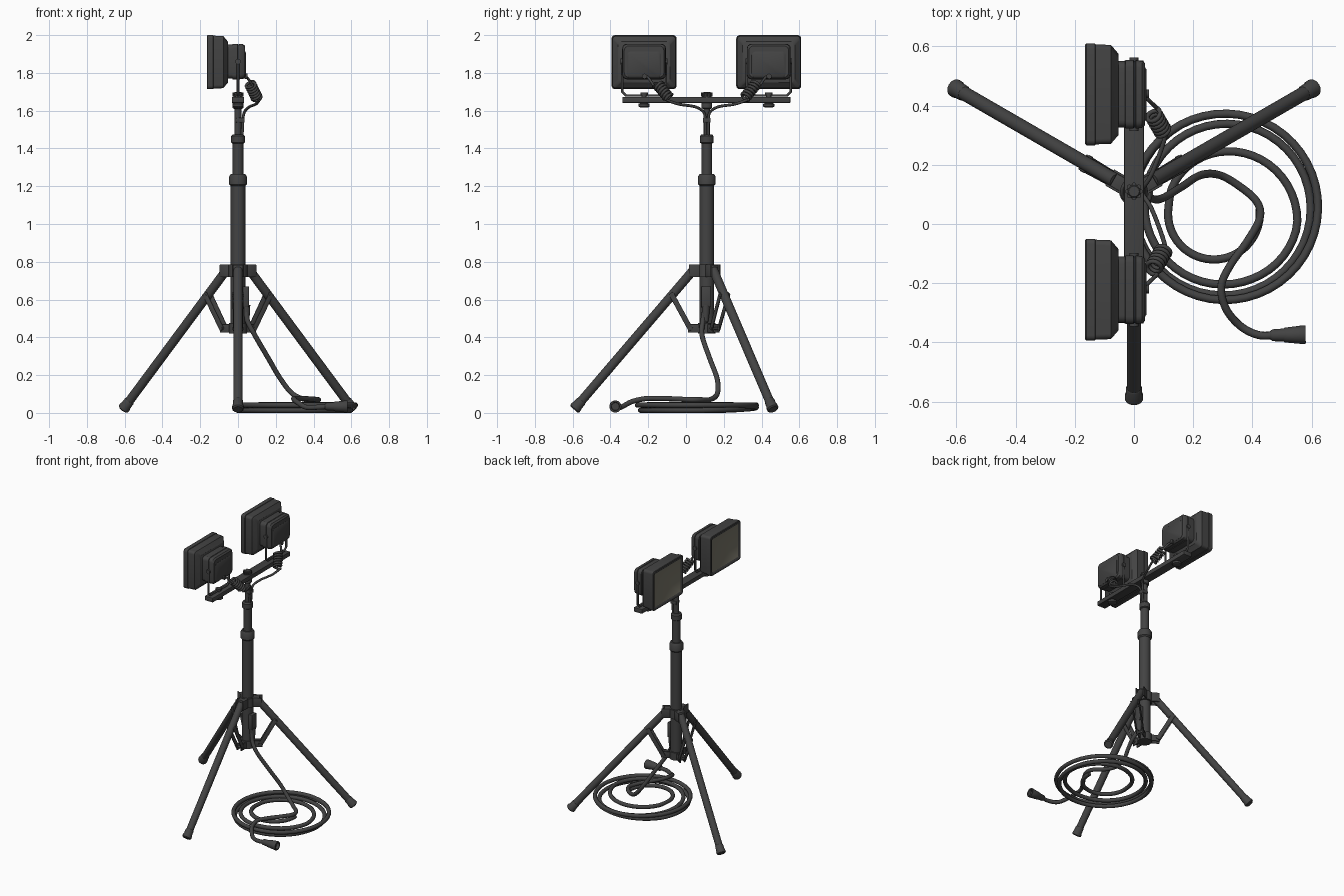
import bpy, bmesh, math
from mathutils import Vector, Matrix

if "Cube" in bpy.data.objects:
    bpy.data.objects.remove(bpy.data.objects["Cube"])

PY = 0.11                      # pole position in y


def material(name, rgb):
    m = bpy.data.materials.new(name)
    m.diffuse_color = (*rgb, 1)
    m.use_nodes = True
    m.node_tree.nodes["Principled BSDF"].inputs["Base Color"].default_value = m.diffuse_color
    return m


DARK = material("dark grey", (0.056, 0.056, 0.056))
GLASS = material("lamp glass", (0.19, 0.18, 0.14))


def finish(bm, name, smooth=True):
    bmesh.ops.recalc_face_normals(bm, faces=bm.faces)
    me = bpy.data.meshes.new(name)
    bm.to_mesh(me)
    bm.free()
    ob = bpy.data.objects.new(name, me)
    bpy.context.collection.objects.link(ob)
    me.materials.append(DARK)
    if smooth:
        bpy.ops.object.select_all(action='DESELECT')
        ob.select_set(True)
        bpy.context.view_layer.objects.active = ob
        bpy.ops.object.shade_smooth_by_angle(angle=math.radians(35))
    return ob


def loft(name, rings, cap_glass=False):
    bm = bmesh.new()
    vs = [[bm.verts.new(p) for p in r] for r in rings]
    n = len(vs[0])
    for a, b in zip(vs, vs[1:]):
        for i in range(n):
            bm.faces.new((a[i], a[(i + 1) % n], b[(i + 1) % n], b[i]))
    first = bm.faces.new(vs[0])
    bm.faces.new(vs[-1])
    if cap_glass:
        first.material_index = 1
    ob = finish(bm, name)
    if cap_glass:
        ob.data.materials.append(GLASS)
    return ob


def turned(name, a, b, profile, n=24):
    """Lathe along the line a-b; profile = (distance from a, radius)."""
    a, b = Vector(a), Vector(b)
    d = (b - a).normalized()
    q = Vector((0, 0, 1)).rotation_difference(d)
    return loft(name, [[a + q @ Vector((r * math.cos(2 * math.pi * i / n), r * math.sin(2 * math.pi * i / n), t))
                        for i in range(n)] for t, r in profile])


def rod(name, a, b, r, n=24):
    return turned(name, a, b, [(0, r), ((Vector(b) - Vector(a)).length, r)], n)


def box(name, centre, size, matrix=Matrix(), bevel=0.004):
    bm = bmesh.new()
    bmesh.ops.create_cube(bm, size=1, matrix=Matrix.Translation(centre) @ Matrix.Diagonal((*size, 1)))
    if bevel:
        bmesh.ops.bevel(bm, geom=bm.edges[:], offset=bevel, segments=2, affect='EDGES', profile=0.5)
    bm.transform(matrix)
    return finish(bm, name)


def spline(pts, steps=10):
    p = [Vector(x) for x in pts]
    p = [2 * p[0] - p[1]] + p + [2 * p[-1] - p[-2]]
    out = []
    for i in range(1, len(p) - 2):
        a, b, c, d = p[i - 1:i + 3]
        for k in range(steps):
            t = k / steps
            out.append(0.5 * (2 * b + (c - a) * t + (2 * a - 5 * b + 4 * c - d) * t * t
                              + (3 * b - a - 3 * c + d) * t ** 3))
    return out + [p[-2]]


def tube(name, pts, r, res=3):
    cu = bpy.data.curves.new(name, 'CURVE')
    cu.dimensions = '3D'
    cu.bevel_depth, cu.bevel_resolution, cu.use_fill_caps = r, res, True
    s = cu.splines.new('POLY')
    s.points.add(len(pts) - 1)
    for sp, p in zip(s.points, pts):
        sp.co = (*p, 1)
    ob = bpy.data.objects.new(name, cu)
    bpy.context.collection.objects.link(ob)
    cu.materials.append(DARK)
    bpy.ops.object.select_all(action='DESELECT')
    ob.select_set(True)
    bpy.context.view_layer.objects.active = ob
    bpy.ops.object.convert(target='MESH')
    bpy.ops.object.shade_smooth_by_angle(angle=math.radians(50))


def rrect(x, cy, cz, hy, hz, r, n=4):
    pts = []
    for q, (sy, sz) in enumerate(((1, 1), (-1, 1), (-1, -1), (1, -1))):
        for k in range(n + 1):
            t = math.pi / 2 * (q + k / n)
            pts.append((x, cy + sy * (hy - r) + r * math.cos(t), cz + sz * (hz - r) + r * math.sin(t)))
    return pts


# telescopic pole with clamp collars
rod("lower_pole", (0, PY, 0.43), (0, PY, 1.22), 0.0385)
rod("middle_pole", (0, PY, 1.2), (0, PY, 1.45), 0.028)
rod("upper_pole", (0, PY, 1.4), (0, PY, 1.65), 0.018)
turned("lower_collar", (0, PY, 1.2), (0, PY, 2), [(0, .037), (.01, .047), (.05, .047), (.066, .038), (.066, .02)])
turned("upper_collar", (0, PY, 1.425), (0, PY, 2), [(0, .027), (.006, .036), (.04, .036), (.05, .028), (.05, .01)])
rod("tripod_hub", (0, PY, 0.72), (0, PY, 0.785), 0.05)
rod("brace_ring", (0, PY, 0.42), (0, PY, 0.475), 0.047)
turned("bar_socket", (0, PY, 1.61), (0, PY, 2), [(0, .022), (.005, .028), (.03, .028), (.04, .022)])
turned("top_knob", (0, PY, 1.667), (0, PY, 2), [(0, .018), (.006, .024), (.024, .024), (.031, .018)], 16)
for k in range(8):             # grip lobes of the knob
    t = k * math.pi / 4
    p = Vector((.023 * math.cos(t), PY + .023 * math.sin(t), 1.675))
    rod("knob_lobe", p, p + Vector((0, 0, .02)), 0.007, 10)

# three legs with brackets, braces and rubber feet
for i, ang in enumerate((30, 150, 270)):
    M = Matrix.Translation((0, PY, 0)) @ Matrix.Rotation(math.radians(ang), 4, 'Z')
    top, foot = Vector((0.07, 0, 0.757)), Vector((0.695, 0, 0.027))
    d = (foot - top).normalized()
    rod(f"leg_{i}", M @ top, M @ foot, 0.024)
    turned(f"foot_{i}", M @ (foot - d * 0.05), M @ (foot + d * .01),
           [(0, .024), (.004, .027), (.035, .028), (.042, .031), (.056, .031), (.062, .024)])
    for s in (-1, 1):
        box(f"hub_bracket_{i}", (0.065, s * 0.027, 0.752), (0.06, 0.008, 0.066), M, 0.002)
        box(f"ring_bracket_{i}", (0.07, s * 0.016, 0.447), (0.06, 0.008, 0.045), M, 0.002)
        a, b = Vector((0.088, s * 0.023, 0.447)), Vector((0.185, s * 0.026, 0.625))
        rot = Vector((0, 0, 1)).rotation_difference(b - a).to_matrix().to_4x4()
        box(f"brace_{i}", (0, 0, 0), (0.028, 0.006, (b - a).length + 0.02),
            M @ Matrix.Translation((a + b) / 2) @ rot, 0.002)
    box(f"hub_block_{i}", (0.055, 0, 0.77), (0.05, 0.05, 0.026), M, 0.003)
    rod(f"brace_pin_{i}", M @ Vector((.185, -.031, .622)), M @ Vector((.185, .031, .622)), .008, 12)
    rod(f"ring_pin_{i}", M @ Vector((.088, -.028, .447)), M @ Vector((.088, .028, .447)), .008, 12)

# crossbar
box("crossbar", (0, PY - 0.002, 1.657), (0.066, 0.89, 0.032))

# two lamps, mirrored about the pole
for side, s in (("left", -1), ("right", 1)):
    cy, cz = PY - .002 + s * 0.33, 1.857
    loft(side + "_lamp_head", [rrect(x, cy, cz, hy, hz, r) for x, hy, hz, r in (
        (-.159, .150, .120, .008), (-.162, .154, .124, .010), (-.165, .158, .128, .012),
        (-.165, .168, .139, .016), (-.161, .172, .143, .018), (-.132, .172, .143, .018),
        (-.130, .169, .140, .018), (-.078, .167, .138, .018), (-.053, .138, .108, .018))], True)
    loft(side + "_lamp_housing", [rrect(x, cy, cz + 0.003, hy, hz, .025) for x, hy, hz in (
        (-.055, .112, .09), (-.030, .112, .09), (-.028, .116, .094), (-.002, .116, .094), (.0, .112, .091),
        (.004, .112, .091), (.006, .116, .094), (.027, .113, .092), (.037, .105, .083))])
    loft(side + "_rear_cover", [rrect(x, cy, cz - 0.012, hy, hz, .02) for x, hy, hz in (
        (.03, .09, .068), (.038, .09, .068), (.042, .085, .063))])
    # mounting yoke and knob
    w, zb = 0.116, 1.68
    tube(side + "_yoke", [(0, cy - w, 1.86), (0, cy - w, zb + .02), (0, cy - w + .02, zb),
                          (0, cy + w - .02, zb), (0, cy + w, zb + .02), (0, cy + w, 1.86)], 0.007)
    for t in (-1, 1):
        rod(side + "_yoke_bolt", (0, cy + t * .10, 1.86), (0, cy + t * .124, 1.86), .015, 12)
    turned(side + "_clamp_knob", (0, cy, 1.618), (0, cy, 2), [
        (0, .022), (.004, .03), (.018, .03), (.024, .014), (.065, .014), (.065, .02), (.077, .02)], 16)

    # coiled lamp lead running down to the pole
    a, b = Vector((.064, PY + s * .262, 1.742)), Vector((.10, PY + s * .20, 1.667))
    q = Vector((0, 0, 1)).rotation_difference(b - a)
    turns, n = 6, 14
    coil = [a.lerp(b, k / (turns * n)) + q @ Vector((.025 * math.cos(2 * math.pi * k / n),
            .025 * math.sin(2 * math.pi * k / n), 0)) for k in range(turns * n + 1)]
    tube(side + "_coiled_lead", coil, .0078, 2)
    tube(side + "_lead_top", spline([(.03, PY + s * .33, 1.782), (.048, PY + s * .31, 1.775), coil[0]]), .007, 2)
    tube(side + "_lead_drop", spline([coil[-1], (.095, PY + s * .15, 1.635), (.06, PY + s * .06, 1.62),
         (.033, PY + s * .016, 1.59), (.026, PY + s * .009, 1.54), (.022, PY + s * .008, 1.46)]), .0075, 2)
    rod(side + "_cable_gland", (.035, PY + s * .33, 1.782), (.05, PY + s * .33, 1.782), .014, 12)
box("cable_clip", (0.012, PY, 1.55), (0.045, 0.042, 0.025))

# socket on the pole and the mains cable lying on the floor
box("socket_box", (0.042, PY - .005, 0.615), (0.034, 0.052, 0.11), Matrix(), 0.006)
turned("socket_sleeve", (.043, PY - .005, .57), (.046, PY - .008, .4), [(0, .022), (.04, .02), (.09, .014)])
tube("mains_cable", spline([
    (.043, .105, .57), (.05, .09, .49), (.09, .085, .41), (.16, .125, .29), (.225, .165, .18), (.29, .165, .10),
    (.36, .125, .07), (.415, .075, .07), (.425, .02, .07), (.385, -.055, .074), (.325, -.14, .076),
    (.295, -.21, .076), (.31, -.285, .06), (.36, -.345, .03), (.42, -.375, .03), (.48, -.376, .034)]), .0135)
turned("mains_plug", (.46, -.376, .034), (.58, -.374, .034), [
    (0, .014), (.008, .02), (.045, .022), (.05, .025), (.114, .032), (.12, .03), (.12, .022), (.1, .02)])

# coil: inner loop winding out to three wide rings
pts = []
for k in range(0, 48 * 4 + 1):
    t = k / 48                                   # turns
    r = .155 + .105 * min(1, max(0, (t - .55) / .5)) + .055 * min(1, max(0, (t - 1.2) / 1.5))
    f = max(0, min(1, (t - .6) / .6))
    ang = -2 * math.pi * t + .1
    z = .045 if t < 1.2 else .045 - .031 * min(1, (t - 1.2) / .8)
    z += .027 * max(0, min(1, (t - 2.6) / .3))
    pts.append((.27 + .037 * f + r * math.cos(ang), .035 + .023 * f + r * math.sin(ang), z))
tube("cable_coil", pts, .0138)
